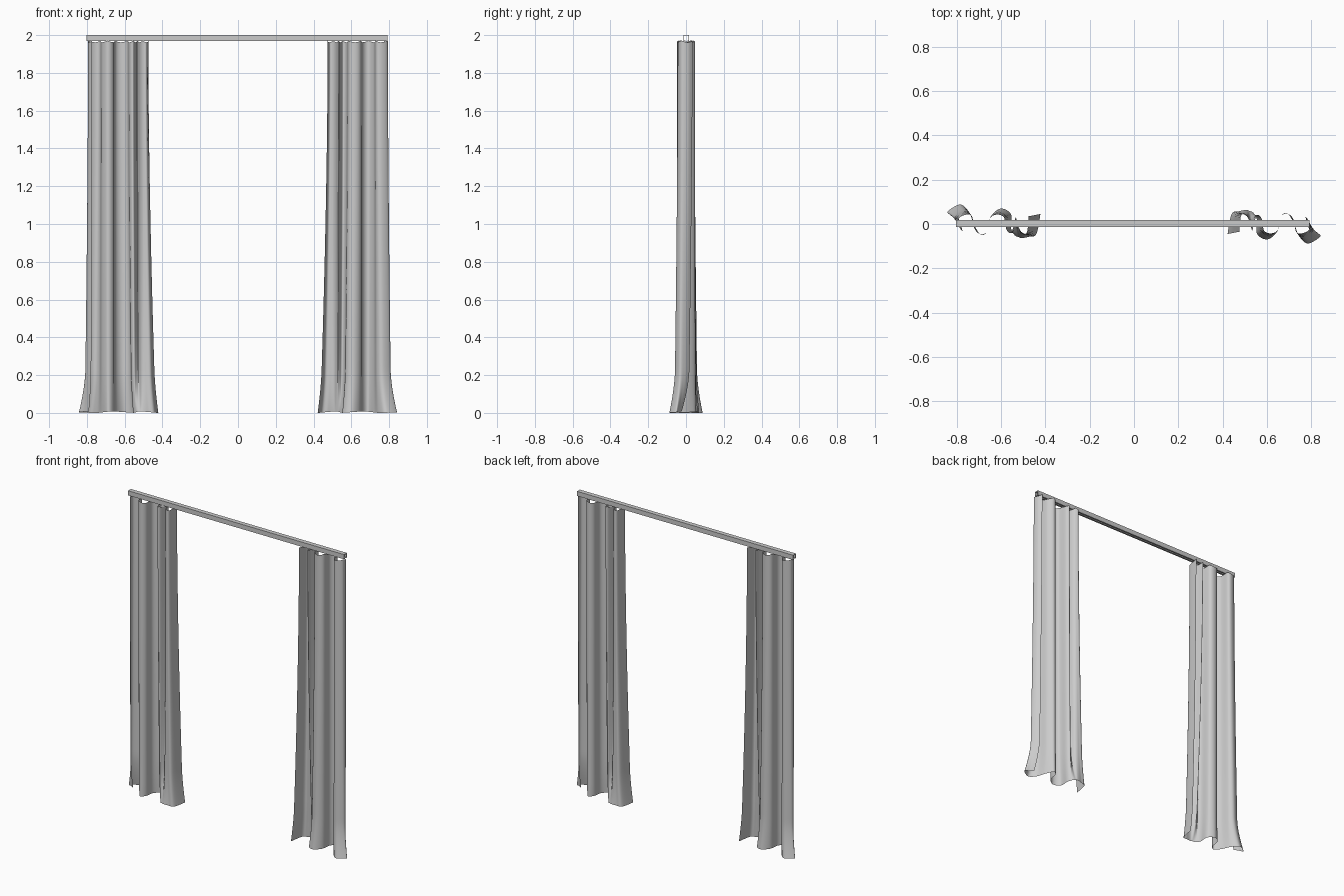
import bpy, bmesh, math
from mathutils import Vector, Matrix

default_cube = bpy.data.objects.get("Cube")
if default_cube:
    bpy.data.objects.remove(default_cube, do_unlink=True)


def make_material(name, value):
    material = bpy.data.materials.new(name)
    material.use_nodes = True
    colour = (value, value, value, 1.0)
    material.diffuse_color = colour
    material.node_tree.nodes["Principled BSDF"].inputs["Base Color"].default_value = colour
    return material


grey = make_material("plain grey", 0.6)


def finish(name, bm, smooth):
    mesh = bpy.data.meshes.new(name)
    bm.to_mesh(mesh)
    bm.free()
    mesh.materials.append(grey)
    for face in mesh.polygons:
        face.use_smooth = smooth
    obj = bpy.data.objects.new(name, mesh)
    bpy.context.collection.objects.link(obj)
    return obj


def sample_path(points, t):
    """Smooth curve through the points, with t running from 0 to 1."""
    last = len(points) - 1
    i = min(int(t * last), last - 1)
    f = t * last - i
    a, b, c, d = (points[min(max(i + k, 0), last)] for k in (-1, 0, 1, 2))
    return 0.5 * (2 * b + (c - a) * f + (2 * a - 5 * b + 4 * c - d) * f**2
                  + (3 * b - a - 3 * c + d) * f**3)


# Fold outline of one curtain at the rail and at the hem
top_folds = [Vector(p) for p in (
    (-.772, -.035), (-.79, -.01), (-.79, .025), (-.755, .043), (-.73, .033),
    (-.72, -.02), (-.69, -.048), (-.66, -.03), (-.65, .025), (-.62, .042),
    (-.587, .03), (-.575, -.025), (-.555, -.04), (-.54, 0), (-.533, .03),
    (-.52, -.015), (-.505, -.038), (-.483, -.038), (-.475, .035))]
hem_folds = [Vector(p) for p in (
    (-.79, .025), (-.815, .04), (-.842, .055), (-.785, .088), (-.745, .055),
    (-.72, -.005), (-.69, -.05), (-.66, -.03), (-.645, .035), (-.60, .07),
    (-.555, .045), (-.555, -.015), (-.545, -.04), (-.535, -.054), (-.52, -.061),
    (-.505, -.064), (-.475, -.058), (-.44, -.045), (-.422, .045))]


def curtain(name, turn):
    columns, rows = 126, 48
    bm = bmesh.new()
    grid = []
    for r in range(rows + 1):
        h = 1 - (1 - r / rows) ** 1.4
        line = []
        for c in range(columns + 1):
            u = c / columns
            # scalloped heading and almost level hem
            head = 1.971 - 0.009 * abs(math.sin(u * math.pi * 9))
            hem = 0.004 + 0.004 * math.cos(u * math.pi * 5)
            z = head + (hem - head) * h
            # the outer edge flares only near the floor, the inner edge all the way
            flare = max(0, 1 - z / 0.22) ** 1.6
            outer = 0.34 * h**1.5 + 0.66 * flare
            inner = 0.75 * h**1.7 + 0.25 * flare
            blend = outer + (inner - outer) * u
            p = sample_path(top_folds, u).lerp(sample_path(hem_folds, u), blend)
            line.append(bm.verts.new((p.x, p.y, z)))
        grid.append(line)
    for upper, lower in zip(grid, grid[1:]):
        for c in range(columns):
            bm.faces.new((upper[c], lower[c], lower[c + 1], upper[c + 1]))
    bm.transform(Matrix.Rotation(turn, 4, "Z"))
    return finish(name, bm, True)


curtain("right_curtain", 0)
curtain("left_curtain", math.pi)

# Rail: a hollow channel with a slot along its underside
half_profile = [(.005, 1.969), (.015, 1.969), (.015, 2.0)]
inner_half = [(.012, 1.997), (.012, 1.972), (.005, 1.972)]
loop = half_profile + [(-y, z) for y, z in reversed(half_profile)]
loop += [(-y, z) for y, z in reversed(inner_half)] + inner_half
bm = bmesh.new()
ends = [[bm.verts.new((x, y + .002, z)) for y, z in loop] for x in (-.802, .792)]
count = len(loop)
for i in range(count):
    j = (i + 1) % count
    bm.faces.new((ends[0][i], ends[0][j], ends[1][j], ends[1][i]))
for end in ends:
    bm.faces.new(end)
bmesh.ops.recalc_face_normals(bm, faces=bm.faces)
finish("curtain_rail", bm, False)
